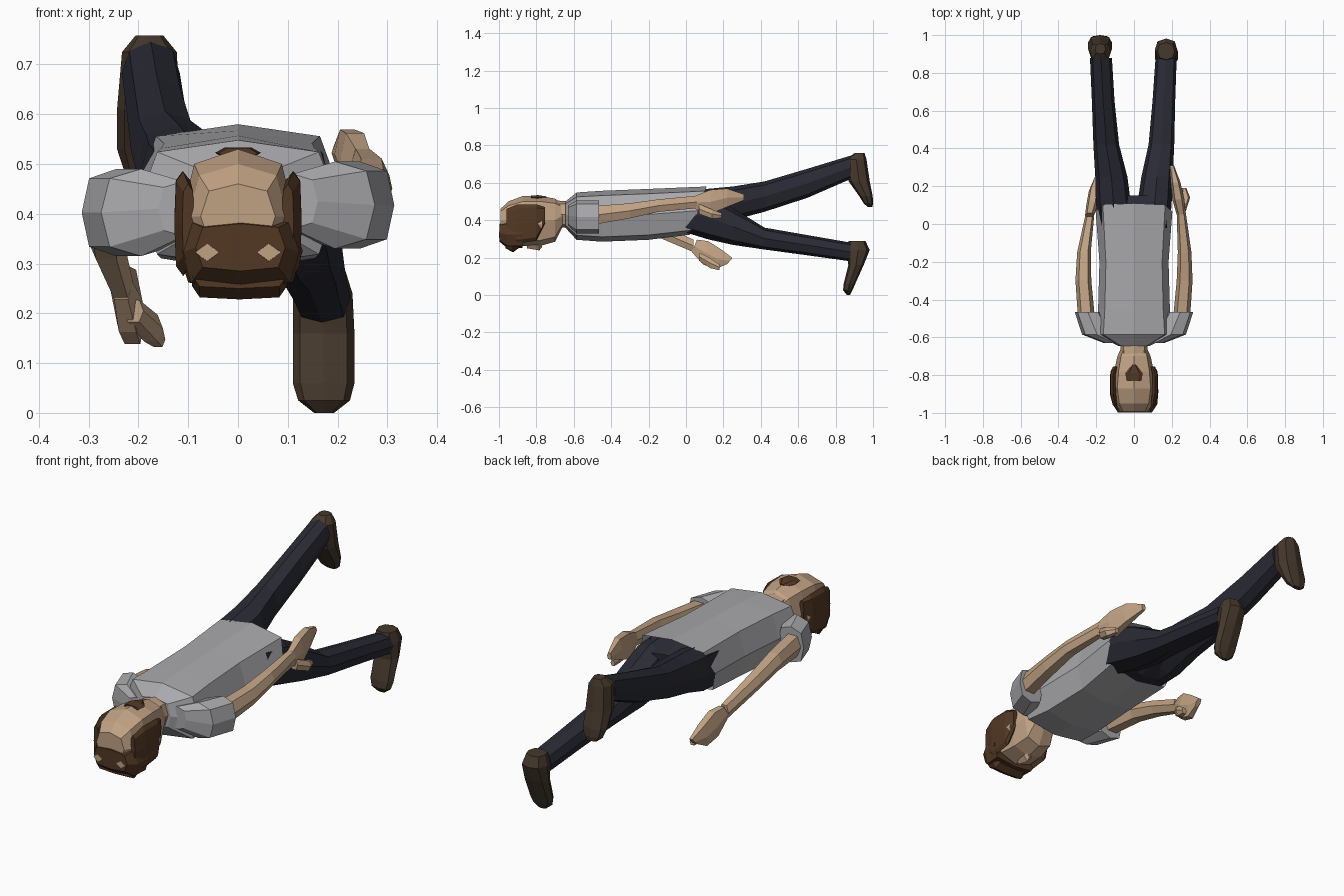
import bpy, bmesh
from math import cos, sin, pi


def material(name, rgb):
    m = bpy.data.materials.new(name)
    m.diffuse_color = (*rgb, 1)
    return m


SKIN = material("skin", (.53, .36, .23))
HAIR = material("hair", (.085, .04, .018))
SHIRT = material("shirt", (.40, .40, .42))
NAVY = material("trousers", (.022, .023, .034))
SHOE = material("shoes", (.06, .04, .025))


def spow(v, p):
    return (1 if v > 0 else -1) * abs(v) ** p if abs(v) > 1e-6 else 0


# Loft of rings (centre x, half width, (y, z) low point, (y, z) high point)
def loft(name, rings, mat, n=8, p=.8, caps=(True, True), side=1):
    bm = bmesh.new()
    loops = []
    for cx, rx, lo, hi in rings:
        loop = []
        for i in range(n):
            a = 2 * pi * i / n
            t = (spow(sin(a), p) + 1) / 2
            loop.append(bm.verts.new((side * (cx + rx * spow(cos(a), p)),
                                      lo[0] + (hi[0] - lo[0]) * t,
                                      lo[1] + (hi[1] - lo[1]) * t)))
        loops.append(loop)
    for a, b in zip(loops, loops[1:]):
        for i in range(n):
            j = (i + 1) % n
            bm.faces.new((a[i], a[j], b[j], b[i]))
    for cap, loop in zip(caps, (loops[0], loops[-1])):
        if cap:
            bm.faces.new(loop)
    bmesh.ops.recalc_face_normals(bm, faces=bm.faces)
    me = bpy.data.meshes.new(name)
    bm.to_mesh(me)
    bm.free()
    me.materials.append(mat)
    ob = bpy.data.objects.new(name, me)
    bpy.context.collection.objects.link(ob)
    return ob


# Upright rings along y: (y, centre x, half width, z low, z high)
def along_y(rows):
    return [(cx, rx, (y, lo), (y, hi)) for y, cx, rx, lo, hi in rows]


# Flat rings along z: (z, centre x, half width, y low, y high)
def along_z(rows):
    return [(cx, rx, (lo, z), (hi, z)) for z, cx, rx, lo, hi in rows]


# Shirt body with a slanted open hem, and short sleeves
loft("shirt", along_y([
    (-.645, 0, .085, .36, .50), (-.585, 0, .20, .295, .548),
    (-.45, 0, .19, .285, .557), (-.2, 0, .183, .295, .567)])
    + [(0, .203, (.02, .322), (.11, .58))], SHIRT, p=.6, caps=(True, False))
for s, z, nm in ((1, .42, "right"), (-1, .405, "left")):
    loft("sleeve_" + nm, along_y([
        (-.63, .11, .05, z - .05, z + .06), (-.585, .195, .08, z - .09, z + .085),
        (-.465, .245, .069, z - .09, z + .085)]), SHIRT, side=s, p=.7)

# Trousers: hips, then one leg raised and one lowered
loft("hips", along_y([(-.06, 0, .17, .33, .55), (.06, 0, .185, .335, .555),
                      (.15, 0, .12, .38, .52)]), NAVY, p=.6)
loft("leg_right", along_y([
    (-.02, .10, .09, .34, .55), (.12, .11, .09, .297, .535), (.25, .122, .083, .268, .465),
    (.42, .145, .068, .243, .36), (.65, .158, .06, .212, .32),
    (.88, .17, .056, .18, .28)]), NAVY)
loft("leg_left", along_y([
    (-.02, .10, .09, .34, .55), (.12, .11, .092, .355, .568), (.25, .12, .085, .40, .58),
    (.42, .147, .068, .445, .607), (.65, .163, .06, .52, .675),
    (.88, .175, .058, .62, .745)]), NAVY, side=-1)

# Shoes, toes pointing down
loft("shoe_right", along_z([
    (.288, .17, .045, .87, .96), (.24, .17, .06, .858, .982), (.16, .172, .062, .868, .95),
    (.06, .172, .062, .843, .905), (.025, .173, .052, .84, .89),
    (0, .173, .02, .86, .877)]), SHOE)
loft("shoe_left", along_z([
    (.758, .178, .028, .90, .955), (.725, .178, .055, .856, .965), (.61, .18, .063, .868, .982),
    (.53, .18, .063, .925, .998), (.49, .18, .05, .95, 1.0),
    (.47, .18, .025, .972, .997)]), SHOE, side=-1)

# Arms
loft("arm_right", along_y([
    (-.52, .25, .045, .365, .48), (-.3, .268, .042, .405, .495), (-.15, .268, .036, .44, .515),
    (.06, .25, .024, .46, .535)]), SKIN, n=6)
loft("arm_left", along_y([
    (-.52, .25, .045, .35, .465), (-.3, .268, .042, .345, .435), (-.15, .265, .036, .305, .385),
    (.04, .235, .024, .225, .30)]), SKIN, n=6, side=-1)

# Hands and thumbs
loft("hand_right", along_y([
    (.05, .25, .024, .455, .535), (.13, .235, .032, .425, .57), (.22, .22, .026, .465, .575),
    (.31, .20, .012, .505, .54)]), SKIN, n=6)
loft("thumb_right", along_y([
    (.07, .255, .02, .43, .49), (.14, .275, .022, .405, .46),
    (.19, .265, .012, .41, .44)]), SKIN, n=6)
loft("hand_left", [
    (.235, .024, (.03, .225), (.06, .30)), (.222, .03, (.09, .155), (.12, .295)),
    (.212, .027, (.16, .132), (.19, .25)), (.20, .013, (.22, .165), (.25, .20))],
    SKIN, n=6, side=-1)
loft("thumb_left", along_y([
    (.07, .21, .02, .18, .23), (.13, .175, .024, .14, .20),
    (.18, .16, .014, .13, .165)]), SKIN, n=6, side=-1)

# Neck and head, crown towards -y and face down
loft("neck", along_y([(-.60, 0, .075, .36, .50), (-.70, 0, .07, .36, .505)]), SKIN)
loft("head", along_y([
    (-.66, 0, .07, .365, .485), (-.70, 0, .088, .285, .515), (-.78, 0, .105, .262, .53),
    (-.87, 0, .113, .262, .53), (-.95, 0, .10, .29, .50),
    (-.992, 0, .075, .33, .46)]), SKIN, p=.72)
loft("nose", along_y([(-.85, 0, .01, .25, .29), (-.785, 0, .022, .238, .29),
                      (-.77, 0, .015, .255, .29)]), SKIN, n=4, p=1)

# Hair: front crown, side panels, fringe, nape patch
loft("hair_crown", along_y([
    (-.997, .005, .09, .285, .38), (-.955, .005, .118, .25, .395),
    (-.875, .005, .125, .25, .40)]), HAIR, p=.5)
loft("hair_fringe", along_y([
    (-.965, .003, .095, .25, .30), (-.925, .003, .095, .228, .28),
    (-.895, .003, .085, .25, .28)]), HAIR, p=.5)
for s, nm in ((1, "right"), (-1, "left")):
    loft("hair_side_" + nm, along_y([
        (-.96, .10, .012, .30, .46), (-.90, .11, .018, .275, .485),
        (-.80, .112, .016, .29, .485), (-.755, .10, .012, .38, .47)]), HAIR, side=s, p=.6)
    loft("ear_" + nm, along_y([
        (-.82, .112, .016, .36, .41), (-.77, .108, .014, .355, .40)]), SKIN, n=6, side=s)
    # Bare scalp gaps between the locks
    loft("scalp_gap_" + nm, along_y([
        (-.999, .062, .024, .305, .34), (-.98, .062, .026, .30, .345)]),
        SKIN, n=4, p=.4, side=s)
loft("hair_nape", along_y([
    (-.83, 0, .04, .51, .533), (-.79, 0, .046, .51, .535), (-.745, 0, .012, .505, .528)]),
    HAIR, n=6)
